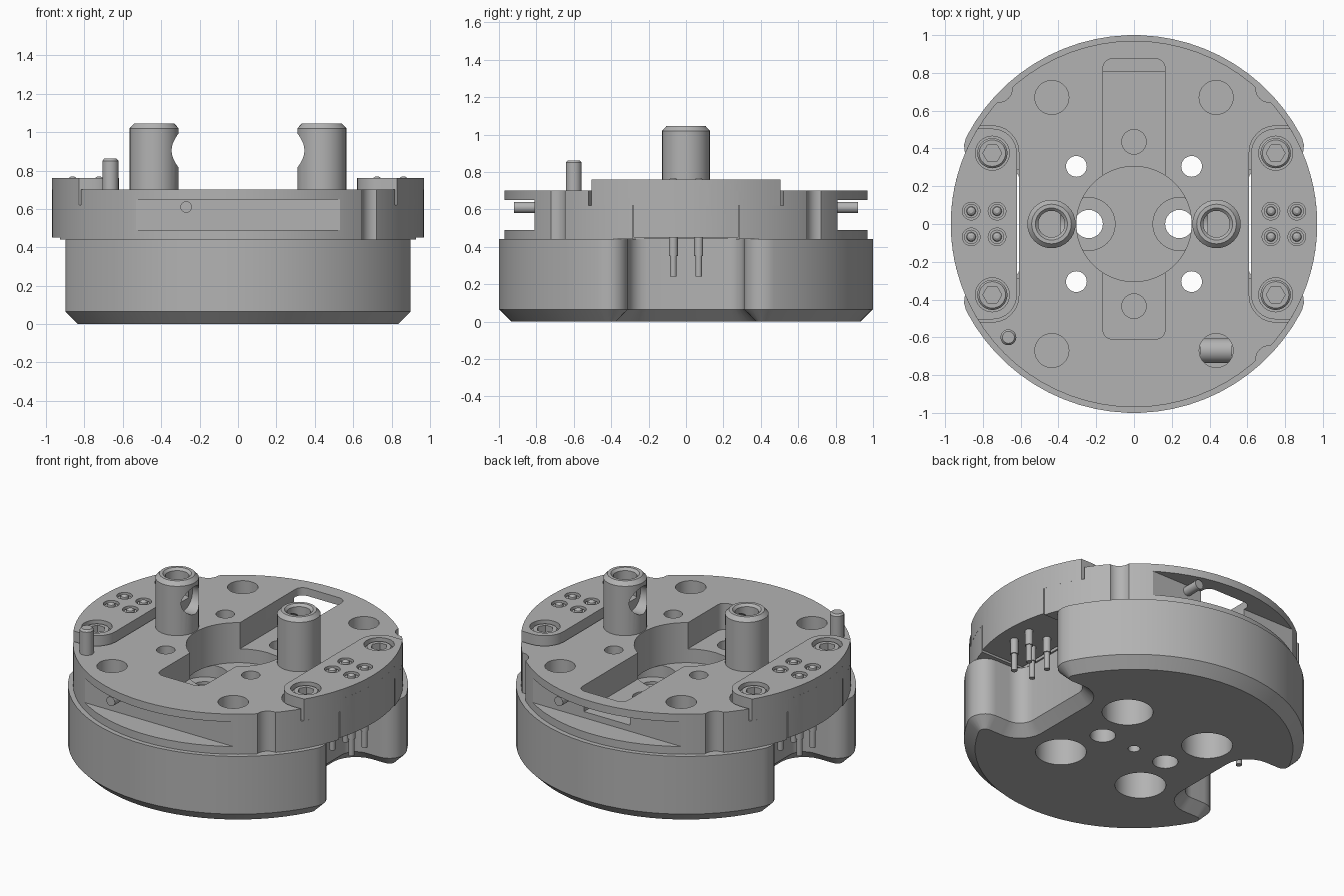
import bpy, bmesh, math
from mathutils import Matrix

if "Cube" in bpy.data.objects:
    bpy.data.objects.remove(bpy.data.objects["Cube"])

GREY = (0.45, 0.45, 0.45, 1)
metal = bpy.data.materials.new("plain_grey")
metal.use_nodes = True
metal.diffuse_color = GREY
metal.node_tree.nodes["Principled BSDF"].inputs["Base Color"].default_value = GREY

TOP, SEAM = 0.70, 0.44      # plate top, joint between base and plate
R = 0.97                    # plate radius
SIDES, SIGNS = 48, (-1, 1)


def finish(name, bm):
    bmesh.ops.recalc_face_normals(bm, faces=bm.faces)
    mesh = bpy.data.meshes.new(name)
    bm.to_mesh(mesh)
    bm.free()
    mesh.materials.append(metal)
    ob = bpy.data.objects.new(name, mesh)
    bpy.context.collection.objects.link(ob)
    return ob


def arc(cx, cy, r, a0, a1, n):
    angles = [math.radians(a0 + (a1 - a0) * i / n) for i in range(n + 1)]
    return [(cx + r * math.cos(a), cy + r * math.sin(a)) for a in angles]


def prism(name, pts, z0, z1, bevel=0):
    bm = bmesh.new()
    face = bm.faces.new([bm.verts.new((x, y, z0)) for x, y in pts])
    ext = bmesh.ops.extrude_face_region(bm, geom=[face])
    moved = [v for v in ext["geom"] if isinstance(v, bmesh.types.BMVert)]
    bmesh.ops.translate(bm, verts=moved, vec=(0, 0, z1 - z0))
    if not any(face in e.link_faces for e in bm.edges):
        bm.faces.new([v for v in bm.verts if v not in moved])
    bmesh.ops.recalc_face_normals(bm, faces=bm.faces)
    if bevel:
        low = [e for e in bm.edges if all(v.co.z < z0 + 1e-4 for v in e.verts)]
        bmesh.ops.bevel(bm, geom=low, offset=bevel, segments=1,
                        affect='EDGES', clamp_overlap=False)
    return finish(name, bm)


def box(name, x0, x1, y0, y1, z0, z1):
    return prism(name, [(x0, y0), (x1, y0), (x1, y1), (x0, y1)], z0, z1)


def rod(name, x, y, r, z0, z1, n=32):
    return prism(name, arc(x, y, r, 0, 360 - 360 / n, n - 1), z0, z1)


def cross_rod(name, axis, centre, r, length, n=32):
    bm = bmesh.new()
    bmesh.ops.create_cone(bm, cap_ends=True, segments=n, radius1=r, radius2=r, depth=length)
    turn = Matrix.Rotation(math.pi / 2, 4, 'Y' if axis == 'X' else 'X')
    bmesh.ops.transform(bm, matrix=Matrix.Translation(centre) @ turn, verts=bm.verts)
    return finish(name, bm)


def lathe(name, profile, x, y, n=32):
    bm = bmesh.new()
    vs = [bm.verts.new((r, 0, z)) for r, z in profile]
    es = [bm.edges.new(pair) for pair in zip(vs, vs[1:])]
    bmesh.ops.spin(bm, geom=vs + es, cent=(0, 0, 0), axis=(0, 0, 1),
                   angle=math.tau, steps=n, use_merge=True)
    bmesh.ops.remove_doubles(bm, verts=bm.verts, dist=1e-5)
    bmesh.ops.translate(bm, verts=bm.verts, vec=(x, y, 0))
    return finish(name, bm)


def cut(target, cutter, mode='DIFFERENCE'):
    mod = target.modifiers.new("cut", 'BOOLEAN')
    mod.operation, mod.object, mod.solver = mode, cutter, 'EXACT'
    bpy.context.view_layer.objects.active = target
    bpy.ops.object.modifier_apply(modifier=mod.name)
    bpy.data.objects.remove(cutter)


# Base drum with a rounded notch on each side and a chamfered foot
quad = arc(0.70, 0.21, 0.10, 180, 90, 6) + arc(0.80, 0.41, 0.10, -90, 24, 6) \
    + arc(0, 0, 1, 28, 88, 12)
half = quad + [(-x, y) for x, y in reversed(quad)]
base = prism("base", half + [(-x, -y) for x, y in half], 0, SEAM, bevel=0.065)

# Plate on top of the base
plate = rod("plate", 0, 0, R, SEAM, TOP, 72)

# Window cut in the front and back rims, long slot and centre bore
for s in SIGNS:
    cut(plate, box("c", -0.8, 0.8, min(s * 0.81, s * 1.2), max(s * 0.81, s * 1.2), 0.49, 0.65))
slot = arc(0.115, 0.825, 0.05, 0, 90, 4) + arc(-0.115, 0.825, 0.05, 90, 180, 4) \
    + arc(-0.115, -0.56, 0.05, 180, 270, 4) + arc(0.115, -0.56, 0.05, 270, 360, 4)
cut(plate, prism("c", slot, 0.53, 0.8))
cut(plate, rod("c", 0, 0, 0.305, 0.3, 0.8, SIDES))

# Deep sockets, through holes, slot holes and rim scallops
for sx in SIGNS:
    for sy in SIGNS:
        cut(plate, rod("c", sx * 0.435, sy * 0.67, 0.09, 0.47, 0.8))
        cut(plate, rod("c", sx * 0.305, sy * 0.305, 0.055, 0.3, 0.8))
        cut(base, rod("c", sx * 0.305, sy * 0.305, 0.055, -0.1, 0.6))
        cut(base, rod("c", sx * 0.305, sy * 0.305, 0.15, -0.1, 0.26))
        if sx > 0 or sy > 0:
            cut(plate, rod("c", sx * 0.715, sy * 0.715, 0.07, 0.3, 0.8))
    cut(plate, rod("c", 0, sx * 0.435, 0.065, 0.47, 0.8))
    cut(base, rod("c", sx * 0.24, 0, 0.14, 0.36, 0.6))
    cut(base, rod("c", sx * 0.24, 0, 0.075, -0.1, 0.6))
cut(base, rod("c", 0, 0, 0.035, -0.1, 0.06))

# Seats for the side blocks
for s in SIGNS:
    x0, x1 = sorted((s * 0.61, s * 1.2))
    seat = arc(0.75, 0.38, 0.14, 180, 90, 6) + [(1.2, 0.52), (1.2, -0.52)] \
        + arc(0.75, -0.38, 0.14, 270, 180, 6)
    cut(plate, prism("c", [(s * x, y) for x, y in seat], 0.62, 0.8))
    cut(plate, box("c", x0, x1, -0.285, 0.285, 0.3, 0.8))

parts = [base, plate]

for s in SIGNS:
    side = "left" if s > 0 else "right"

    # Side block: eared cap over a narrower body
    edge = math.degrees(math.asin(0.505 / R))
    cap = arc(0, 0, R, -edge, edge, 16) + arc(0.75, 0.375, 0.13, 90, 180, 8) \
        + arc(0.75, -0.375, 0.13, 180, 270, 8)
    block = prism(side + "_block", [(s * x, y) for x, y in cap], 0.62, 0.76)
    edge = math.degrees(math.asin(0.28 / R))
    body = arc(0, 0, R, -edge, edge, 12) + [(0.62, 0.28), (0.62, -0.28)]
    cut(block, prism("c", [(s * x, y) for x, y in body], 0.45, 0.70), 'UNION')
    parts.append(block)

    for sy in SIGNS:
        # Socket-head screws
        x, y = s * 0.75, sy * 0.375
        cut(block, rod("c", x, y, 0.09, 0.67, 0.9))
        screw = lathe(side + "_screw", [(0, 0.65), (0.08, 0.65), (0.08, 0.735),
                                        (0.07, 0.745), (0, 0.745)], x, y)
        cut(screw, rod("c", x, y, 0.05, 0.69, 0.9, 6))
        parts.append(screw)

        # Spring contacts with pins below
        for cx in (0.725, 0.862):
            x, y = s * cx, sy * 0.068
            cut(block, rod("c", x, y, 0.047, 0.73, 0.9, 20))
            parts.append(lathe(side + "_contact", [
                (0, 0.24), (0.018, 0.24), (0.018, 0.35), (0.024, 0.35), (0.024, 0.72),
                (0.038, 0.72), (0.038, 0.748), (0.025, 0.748), (0.022, 0.76),
                (0.01, 0.768), (0, 0.768)], x, y, 16))

    # Hollow post with a cross hole facing the centre
    post = lathe(side + "_post", [
        (0, 0.60), (0.128, 0.60), (0.128, 1.02), (0.105, 1.045), (0.085, 1.045),
        (0.07, 1.03), (0.07, 0.88), (0, 0.88)], s * 0.437, 0)
    cut(post, cross_rod("c", 'X', (s * 0.32, 0, 0.905), 0.09, 0.14))
    parts.append(post)

    # Stop pin inside the rim window
    parts.append(cross_rod("window_pin", 'Y', (s * 0.27, s * 0.86, 0.61), 0.03, 0.12, 20))

# Locating pin and the cross pin in the front left socket
parts.append(lathe("locating_pin", [(0, 0.65), (0.042, 0.65), (0.042, 0.85),
                                    (0.032, 0.862), (0, 0.862)], -0.665, -0.6, 20))
parts.append(cross_rod("socket_pin", 'X', (0.435, -0.67, 0.55), 0.065, 0.17, 20))

# Smooth the round walls, keep hard edges
bpy.ops.object.select_all(action='DESELECT')
for ob in parts:
    ob.select_set(True)
bpy.context.view_layer.objects.active = base
bpy.ops.object.shade_smooth_by_angle(angle=math.radians(30))
